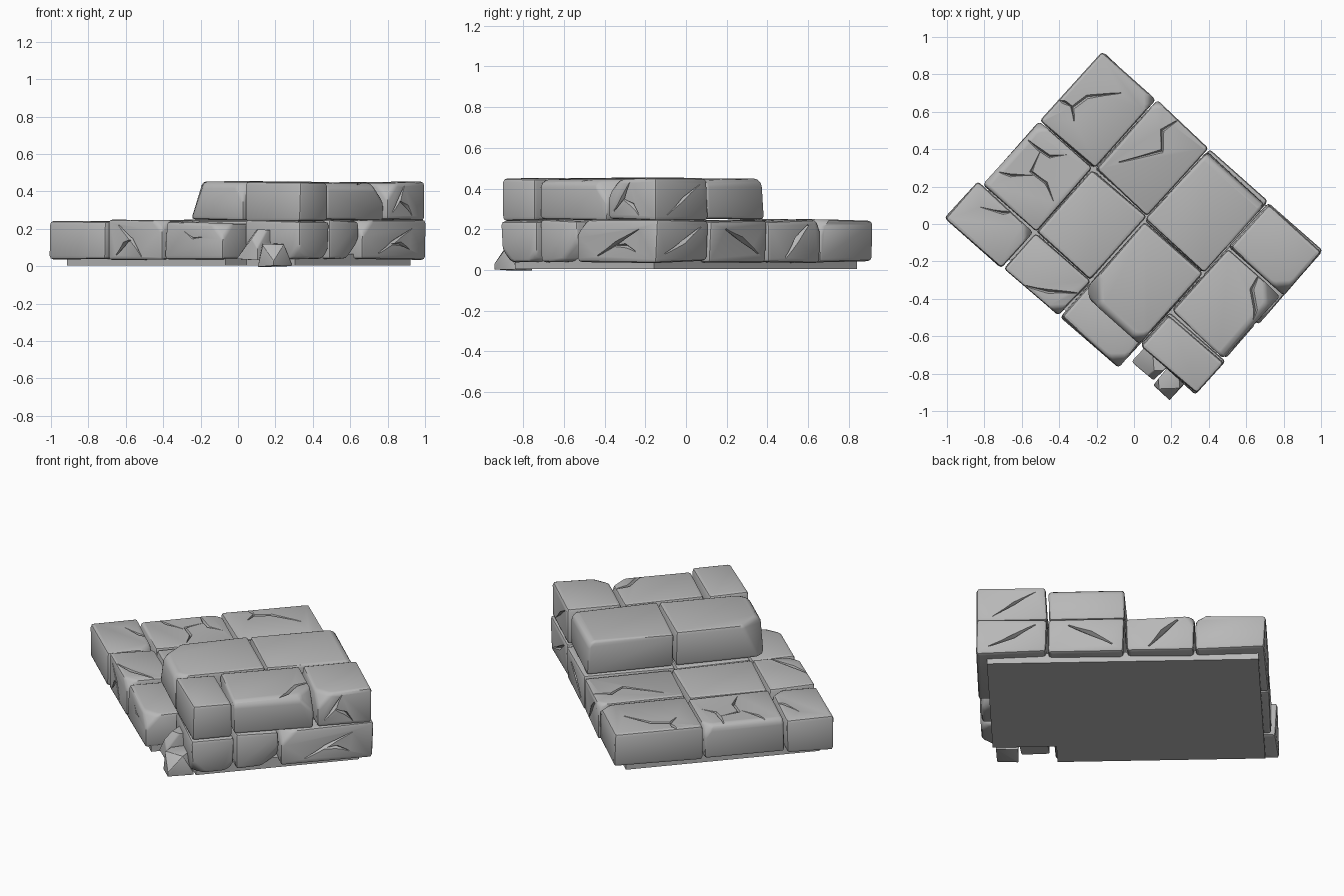
import bpy, bmesh, math, random
from mathutils import Vector, Matrix

if "Cube" in bpy.data.objects:
    bpy.data.objects.remove(bpy.data.objects["Cube"], do_unlink=True)

random.seed(4)
TURN = math.radians(-42)          # the whole block is laid out square, then turned
made = {}

stone_grey = bpy.data.materials.new("stone_grey")
stone_grey.use_nodes = True
GREY = (0.48, 0.48, 0.48, 1)
stone_grey.diffuse_color = GREY
stone_grey.node_tree.nodes["Principled BSDF"].inputs["Base Color"].default_value = GREY


def add_object(name, bm):
    mesh = bpy.data.meshes.new(name)
    bmesh.ops.recalc_face_normals(bm, faces=bm.faces)
    bm.to_mesh(mesh)
    bm.free()
    obj = bpy.data.objects.new(name, mesh)
    bpy.context.collection.objects.link(obj)
    return obj


def stone(name, u, v, z, chips=(), jitter=0.007, soft=0.034):
    """Worn block: jittered box, chipped corners, then rounded edges."""
    low = Vector((u[0], v[0], z[0]))
    high = Vector((u[1], v[1], z[1]))
    mid, half = (low + high) / 2, (high - low) / 2
    bm = bmesh.new()
    bmesh.ops.create_cube(bm, size=2)
    for vert in bm.verts:
        vert.co = mid + vert.co * half
        vert.co += Vector([random.uniform(-jitter, jitter) for _ in range(3)])
    for side, depth in chips:
        side = Vector(side)
        corner = mid + half * Vector([(s > 0) - (s < 0) for s in side])
        normal = side.normalized()
        bmesh.ops.bisect_plane(bm, geom=bm.verts[:] + bm.edges[:] + bm.faces[:],
                               plane_co=corner - normal * depth, plane_no=normal,
                               clear_outer=True)
        bmesh.ops.holes_fill(bm, edges=[e for e in bm.edges if e.is_boundary])
    bmesh.ops.recalc_face_normals(bm, faces=bm.faces)

    def upright(e):
        d = e.verts[1].co - e.verts[0].co
        return abs(d.z) > 0.7 * d.length

    bmesh.ops.bevel(bm, geom=[e for e in bm.edges if upright(e)], offset=0.016,
                    segments=2, profile=0.5, affect='EDGES', clamp_overlap=True)
    rims = [e for e in bm.edges if not upright(e) and e.calc_face_angle(0) > 0.6]
    bmesh.ops.bevel(bm, geom=rims, offset=soft, segments=2, profile=0.5,
                    affect='EDGES', clamp_overlap=True)
    made[name] = add_object(name, bm)
    made[name].data.materials.append(stone_grey)


def crack(name, points, normal, width=0.022, depth=0.022):
    """Cut a tapering V groove along points on a face of a stone."""
    points = [Vector(p) for p in points]
    normal = Vector(normal)
    bm = bmesh.new()
    rings = []
    last = len(points) - 1
    for i, p in enumerate(points):
        along = (points[min(i + 1, last)] - points[max(i - 1, 0)]).normalized()
        side = along.cross(normal)
        k = 0.35 if i in (0, last) else 1
        rings.append([bm.verts.new(p + normal * 0.02 + side * width * k),
                      bm.verts.new(p + normal * 0.02 - side * width * k),
                      bm.verts.new(p - normal * depth * k)])
    for a, b in zip(rings, rings[1:]):
        for i in range(3):
            j = (i + 1) % 3
            bm.faces.new((a[i], a[j], b[j], b[i]))
    bm.faces.new(rings[0])
    bm.faces.new(rings[-1])
    cutter = add_object("crack_cutter", bm)
    cutter.hide_render = True
    obj = made[name]
    mod = obj.modifiers.new("crack", 'BOOLEAN')
    mod.operation, mod.solver, mod.object = 'DIFFERENCE', 'EXACT', cutter
    bpy.context.view_layer.objects.active = obj
    bpy.ops.object.modifier_apply(modifier=mod.name)
    bpy.data.objects.remove(cutter, do_unlink=True)


def top_crack(name, height, *plan):
    unturn = Matrix.Rotation(-TURN, 3, 'Z')
    crack(name, [unturn @ Vector((x, y, height)) for x, y in plan], (0, 0, 1))


LOW, HIGH = (0.04, 0.245), (0.245, 0.447)

# Lower course: two open rows, then the stones under the step
stone("back_corner_paver", (-0.74, -0.36), (0.08, 0.57), LOW, [((1, 1, 1), 0.03)])
stone("back_middle_paver", (-0.745, -0.365), (-0.38, 0.07), LOW, [((-1, 0, 1), 0.02), ((-1, 1, 1), 0.04)])
stone("left_corner_paver", (-0.77, -0.37), (-0.655, -0.39), LOW, [((1, 1, 1), 0.04)])
stone("middle_back_paver", (-0.35, 0.02), (0.08, 0.57), LOW, [((-1, 1, 0.6), 0.02)])
stone("middle_paver", (-0.355, 0.025), (-0.375, 0.07), LOW)
stone("middle_left_paver", (-0.355, 0.03), (-0.64, -0.385), LOW, [((1, -1, 1), 0.04)])
stone("step_left_paver", (0.04, 0.45), (-0.63, -0.385), (0.04, 0.235), [((1, -1, 1), 0.05)])
stone("under_step_middle", (0.04, 0.45), (-0.375, 0.04), LOW)
stone("under_step_back", (0.035, 0.45), (0.05, 0.565), LOW)
stone("front_corner_stone", (0.46, 0.85), (-0.455, -0.22), LOW, [((1, -1, -1), 0.04), ((1, 1, -1), 0.03)])
stone("front_small_stone", (0.46, 0.84), (-0.205, 0.035), LOW, [((1, 1, -1), 0.06)])
stone("right_corner_stone", (0.46, 0.85), (0.05, 0.565), LOW, [((1, -1, 1), 0.04)])

# Upper course
stone("step_back_block", (0.03, 0.448), (0.06, 0.545), HIGH, [((0, 1, 1), 0.02)])
stone("step_left_block", (0.04, 0.445), (-0.46, 0.05), (0.245, 0.455),
      [((-1, -1, 0.45), 0.09), ((1, -1, 0.6), 0.04), ((0, -1, 0.6), 0.02)])
stone("top_right_block", (0.46, 0.85), (0.25, 0.565), HIGH, [((1, -1, 1), 0.05)])
stone("top_front_block", (0.46, 0.835), (-0.21, 0.235), HIGH, [((1, 1, 1), 0.06), ((1, 0, 1), 0.02)])
stone("top_corner_block", (0.46, 0.85), (-0.455, -0.235), HIGH)

# Broken pieces beside the step
stone("large_rubble", (0.49, 0.64), (-0.56, -0.42), (0.03, 0.19),
      [((-1, -1, 1), 0.09), ((1, -1, 0.7), 0.05), ((-1, 1, 0.5), 0.04)], 0.012, 0.006)
stone("small_rubble", (0.65, 0.77), (-0.57, -0.43), (0.0, 0.12),
      [((1, -1, 1), 0.05), ((-1, -1, 0.3), 0.03), ((1, 1, 0.6), 0.04)], 0.004, 0.006)

# Cracks on the walking surfaces
top_crack("back_corner_paver", 0.247, (-0.32, 0.55), (-0.33, 0.62), (-0.25, 0.68), (-0.07, 0.70))
top_crack("back_corner_paver", 0.247, (-0.32, 0.62), (-0.37, 0.65), (-0.42, 0.67))
top_crack("back_middle_paver", 0.247, (-0.60, 0.48), (-0.51, 0.40), (-0.45, 0.36), (-0.36, 0.37))
top_crack("back_middle_paver", 0.247, (-0.50, 0.39), (-0.55, 0.28), (-0.47, 0.22), (-0.43, 0.12))
top_crack("back_middle_paver", 0.247, (-0.76, 0.29), (-0.66, 0.26), (-0.54, 0.26))
top_crack("left_corner_paver", 0.247, (-0.82, 0.09), (-0.70, 0.06), (-0.58, 0.07))
top_crack("middle_back_paver", 0.247, (-0.08, 0.33), (0.15, 0.39), (0.15, 0.50), (0.26, 0.57))
top_crack("middle_left_paver", 0.247, (-0.58, -0.33), (-0.46, -0.36), (-0.30, -0.37))
top_crack("top_front_block", 0.447, (0.68, -0.25), (0.63, -0.35), (0.65, -0.46), (0.63, -0.54))

# Cracks on the outer walls: path is (distance along the wall, height)
WALLS = {
    "front": ((0, -1, 0), lambda a, z: (a, -0.64, z)),
    "back": ((0, 1, 0), lambda a, z: (a, 0.565, z)),
    "right": ((1, 0, 0), lambda a, z: (0.85, a, z)),
}
for name, wall, path in (
        ("middle_left_paver", "front", [(-0.28, 0.22), (-0.19, 0.14), (-0.12, 0.05)]),
        ("middle_left_paver", "front", [(-0.30, 0.06), (-0.24, 0.12), (-0.20, 0.14)]),
        ("step_left_paver", "front", [(0.12, 0.22), (0.24, 0.15), (0.36, 0.16)]),
        ("right_corner_stone", "right", [(0.18, 0.07), (0.30, 0.13), (0.45, 0.20)]),
        ("right_corner_stone", "right", [(0.27, 0.12), (0.36, 0.12), (0.43, 0.09)]),
        ("top_right_block", "right", [(0.29, 0.29), (0.35, 0.36), (0.39, 0.43)]),
        ("top_right_block", "right", [(0.35, 0.35), (0.41, 0.32), (0.45, 0.27)]),
        ("right_corner_stone", "back", [(0.52, 0.21), (0.64, 0.14), (0.78, 0.08)]),
        ("top_right_block", "back", [(0.52, 0.42), (0.64, 0.35), (0.76, 0.27)]),
        ("under_step_back", "back", [(0.10, 0.08), (0.22, 0.15), (0.34, 0.20)]),
        ("middle_back_paver", "back", [(-0.26, 0.22), (-0.18, 0.15), (-0.10, 0.06)])):
    normal, place = WALLS[wall]
    crack(name, [place(a, z) for a, z in path], normal)

# Flat foundation with one notched corner
bm = bmesh.new()
outline = [(-0.70, -0.59), (0.44, -0.59), (0.44, -0.42), (0.79, -0.42), (0.79, 0.50), (-0.70, 0.50)]
slab = bm.faces.new([bm.verts.new((u, v, 0.005)) for u, v in outline])
raised = bmesh.ops.extrude_face_region(bm, geom=[slab])["geom"]
bmesh.ops.translate(bm, vec=(0, 0, 0.06), verts=[g for g in raised if isinstance(g, bmesh.types.BMVert)])
made["foundation_slab"] = add_object("foundation_slab", bm)
made["foundation_slab"].data.materials.append(stone_grey)

# Turn everything into place and smooth the rounded edges
bpy.ops.object.select_all(action='DESELECT')
for obj in made.values():
    obj.rotation_euler.z = TURN
    obj.select_set(True)
bpy.context.view_layer.objects.active = made["foundation_slab"]
bpy.ops.object.shade_smooth_by_angle(angle=math.radians(38))
